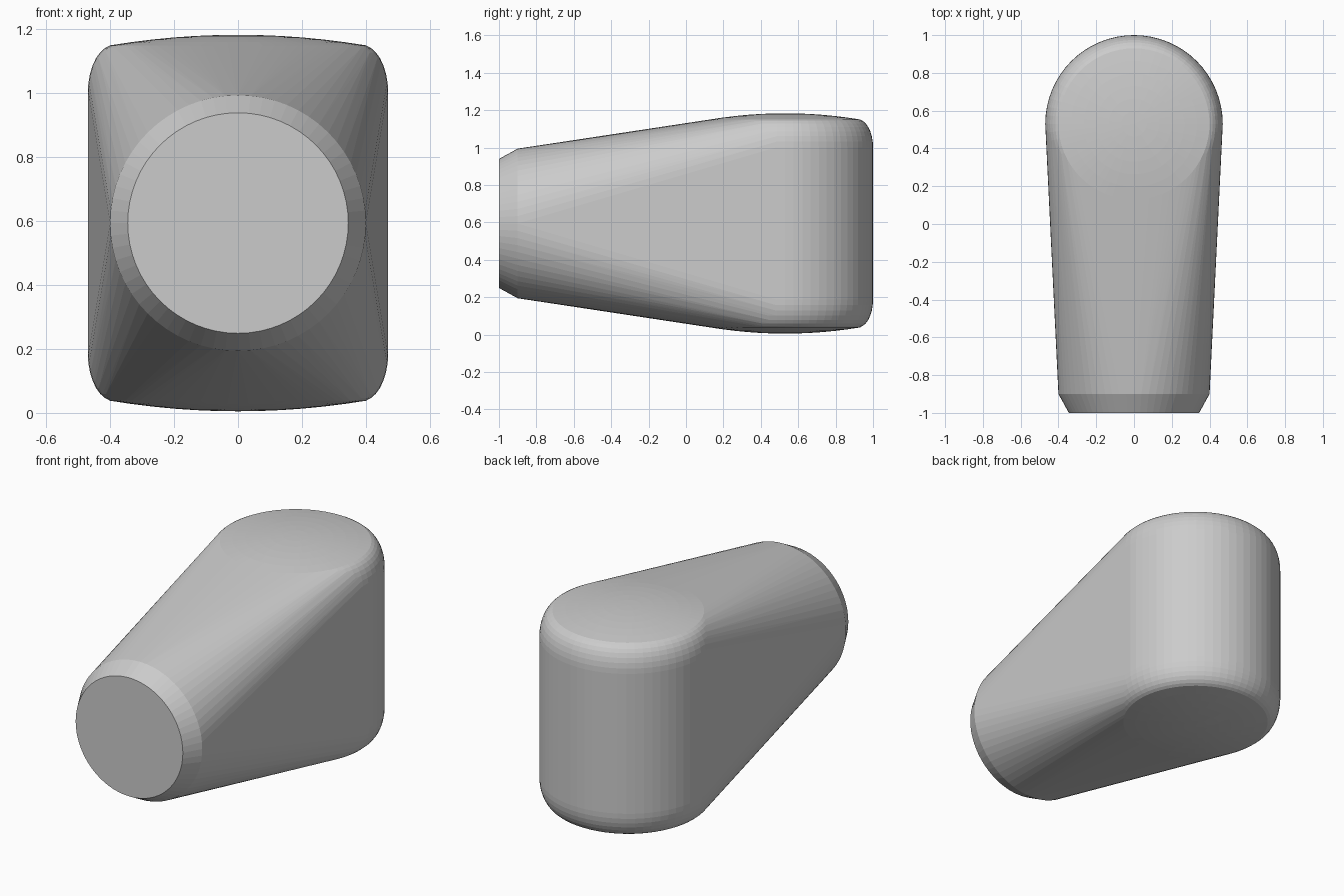
import bpy, bmesh, math

cube = bpy.data.objects.get("Cube")
if cube:
    bpy.data.objects.remove(cube, do_unlink=True)

SEGMENTS = 64
MID_Z = 0.594        # height of the symmetry plane
POST_Y = 0.53        # axis of the rounded upright end
POST_R = 0.47

grey = bpy.data.materials.new("plain grey")
grey.use_nodes = True
colour = (0.6, 0.6, 0.6, 1)
grey.diffuse_color = colour
grey.node_tree.nodes["Principled BSDF"].inputs["Base Color"].default_value = colour


def ring(bm, radius, place):
    """Circle of points, placed by a function of the two circle coordinates."""
    for i in range(SEGMENTS):
        a = 2 * math.pi * i / SEGMENTS
        bm.verts.new(place(radius * math.cos(a), radius * math.sin(a)))


# Half profile of the upright end: shallow dome, then an elliptical shoulder
dome = [(0.4 * k / 6, 0.589 - 0.033 * (k / 6) ** 2) for k in range(1, 7)]
shoulder = []
for k in range(8):
    t = math.radians(82 * k / 7)
    shoulder.append((POST_R - 0.081 * (1 - math.cos(t)), 0.407 + 0.149 * math.sin(t)))

bm = bmesh.new()
for side in (-1, 1):
    bm.verts.new((0, POST_Y, MID_Z + side * 0.589))
    for r, h in dome + shoulder[:-1]:
        ring(bm, r, lambda u, v: (u, POST_Y + v, MID_Z + side * h))

# Chamfered round front end
for r, y in ((0.4, -0.9), (0.345, -1.0)):
    ring(bm, r, lambda u, v: (u, y, MID_Z + v))

# Stretch one skin over both ends
bmesh.ops.convex_hull(bm, input=bm.verts[:])
bmesh.ops.delete(bm, geom=[v for v in bm.verts if not v.link_faces], context='VERTS')
bmesh.ops.dissolve_limit(bm, angle_limit=math.radians(0.2), verts=bm.verts[:], edges=bm.edges[:])
bmesh.ops.recalc_face_normals(bm, faces=bm.faces[:])

mesh = bpy.data.meshes.new("tapered_body")
bm.to_mesh(mesh)
bm.free()
mesh.materials.append(grey)
body = bpy.data.objects.new("tapered_body", mesh)
bpy.context.collection.objects.link(body)
